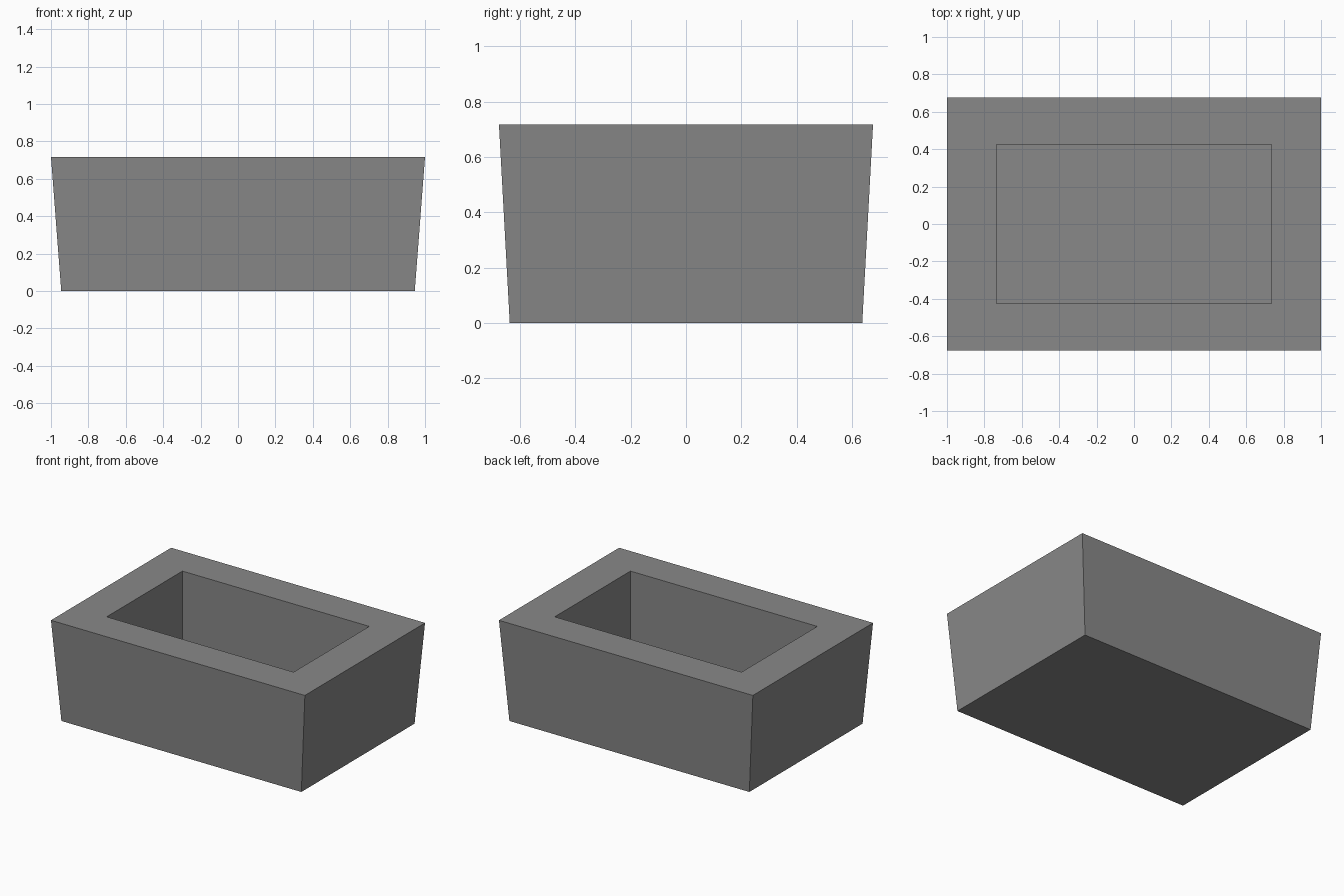
import bpy
import bmesh

cube = bpy.data.objects.get("Cube")
if cube:
    bpy.data.objects.remove(cube, do_unlink=True)

# Single grey stone colour
GREY = (0.25, 0.25, 0.25, 1)
stone = bpy.data.materials.new("grey_stone")
stone.use_nodes = True
stone.diffuse_color = GREY
stone.node_tree.nodes["Principled BSDF"].inputs["Base Color"].default_value = GREY

HEIGHT, FLOOR = 0.717, 0.12


def ring(bm, half_x, half_y, z):
    """Rectangular loop of four vertices."""
    corners = ((-1, -1), (1, -1), (1, 1), (-1, 1))
    return [bm.verts.new((sx * half_x, sy * half_y, z)) for sx, sy in corners]


# Tapered trough: outer base, outer rim, inner rim, cavity floor
bm = bmesh.new()
loops = [
    ring(bm, 0.945, 0.637, 0),
    ring(bm, 1, 0.676, HEIGHT),
    ring(bm, 0.736, 0.426, HEIGHT),
    ring(bm, 0.736, 0.426, FLOOR),
]
for lower, upper in zip(loops, loops[1:]):
    for i in range(4):
        j = (i + 1) % 4
        bm.faces.new((lower[i], lower[j], upper[j], upper[i]))
bm.faces.new(reversed(loops[0]))
bm.faces.new(loops[-1])
bmesh.ops.recalc_face_normals(bm, faces=bm.faces)

mesh = bpy.data.meshes.new("trough")
bm.to_mesh(mesh)
bm.free()
mesh.materials.append(stone)
bpy.context.collection.objects.link(bpy.data.objects.new("trough", mesh))
